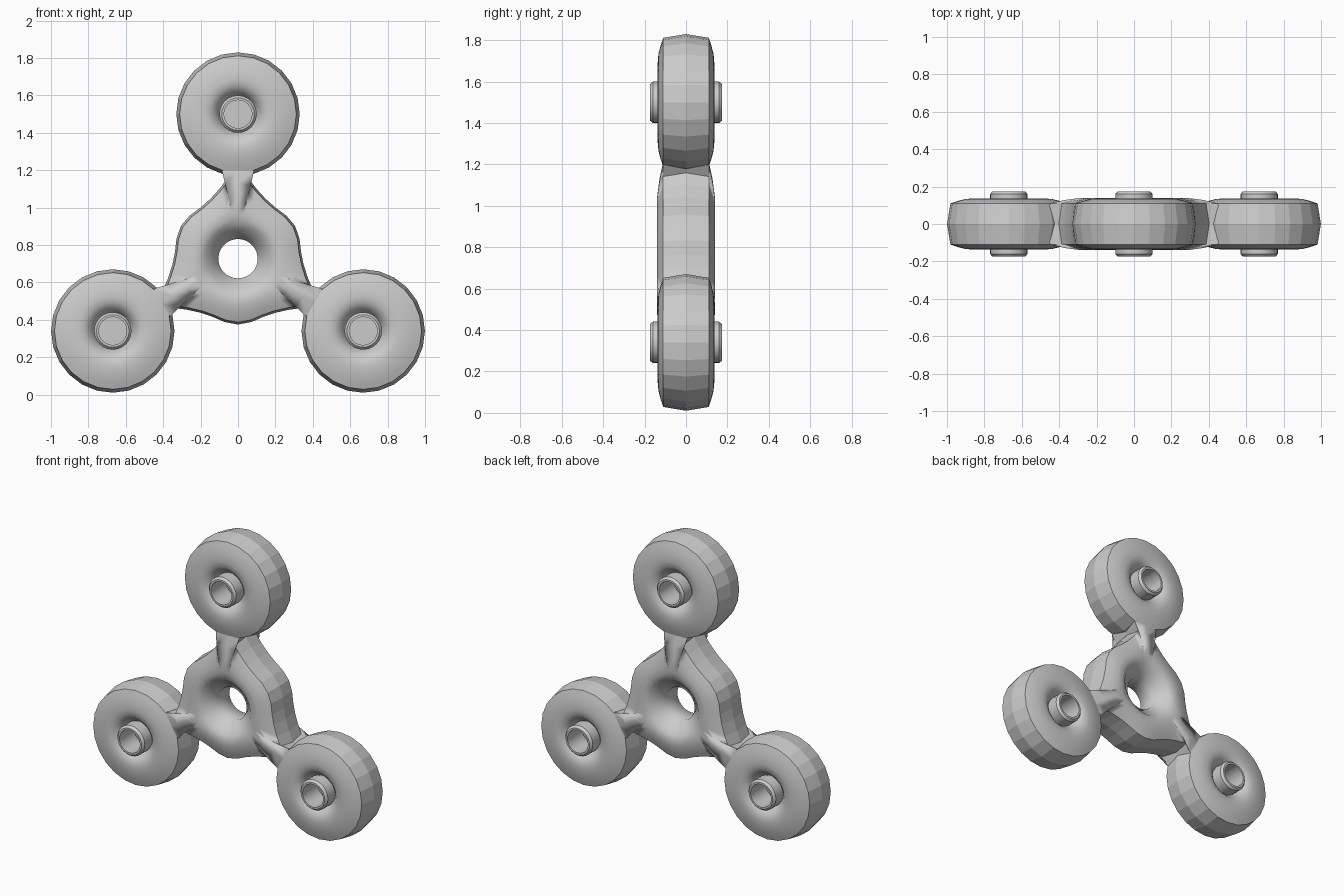
import bpy, bmesh
from math import sin, cos, pi, radians

if "Cube" in bpy.data.objects:
    bpy.data.objects.remove(bpy.data.objects["Cube"])

HUB_Z = 0.727      # centre of the spinner
ARM = 0.773        # hub centre to weight centre
SIDES = 24


def loft(name, rings, flat_bands, wrap):
    """Bridge rings of points; wrap joins last to first, otherwise ends are filled."""
    bm = bmesh.new()
    vr = [[bm.verts.new(p) for p in ring] for ring in rings]
    n, m = len(rings[0]), len(rings)
    for k in range(m if wrap else m - 1):
        a, b = vr[k], vr[(k + 1) % m]
        for i in range(n):
            j = (i + 1) % n
            f = bm.faces.new((a[i], a[j], b[j], b[i]))
            f.smooth = k not in flat_bands
    if not wrap:
        bm.faces.new(vr[0])
        bm.faces.new(vr[-1])
    bmesh.ops.recalc_face_normals(bm, faces=bm.faces[:])
    me = bpy.data.meshes.new(name)
    bm.to_mesh(me)
    bm.free()
    ob = bpy.data.objects.new(name, me)
    bpy.context.collection.objects.link(ob)
    return ob


def circle(r, y, cx, cz, n=SIDES):
    return [(cx + r * sin(2 * pi * i / n), y, cz + r * cos(2 * pi * i / n))
            for i in range(n)]


# Half profiles (radius, depth)
weight_half = [(0.312, 0.11), (0.28, 0.121), (0.235, 0.133), (0.19, 0.137),
               (0.155, 0.133), (0.132, 0.118), (0.098, 0.085)]
weight_profile = ([(0.33, 0.0)] + weight_half
                  + [(r, -y) for r, y in reversed(weight_half)])
cap_half = [(0.075, 0.02), (0.075, 0.175), (0.087, 0.175), (0.10, 0.16)]
cap_profile = cap_half + [(r, -y) for r, y in reversed(cap_half)]

# Three round weights with hollow bearing caps
for label, deg in (("top", 0), ("right", 120), ("left", 240)):
    cx, cz = ARM * sin(radians(deg)), HUB_Z + ARM * cos(radians(deg))
    loft(label + "_weight", [circle(r, y, cx, cz) for r, y in weight_profile],
         {0, len(weight_profile) - 1}, True)
    cap = loft(label + "_bearing_cap",
               [circle(r, y, cx, cz) for r, y in cap_profile], set(), False)
    bpy.ops.object.select_all(action='DESELECT')
    cap.select_set(True)
    bpy.context.view_layer.objects.active = cap
    bpy.ops.object.shade_smooth_by_angle(angle=radians(30))

# Hub outline for half an arm: radius, angle, matching angle on the hole
half_arm = [(0.352, 60, 60), (0.346, 48, 48), (0.339, 36, 36), (0.352, 25, 26),
            (0.388, 14.5, 17), (0.436, 7.2, 11), (0.499, 10.5, 5), (0.51, 0, 0)]
outline = []
for base in (0, 120, 240):
    outline += [(r, base - a, base - b) for r, a, b in half_arm]
    outline += [(r, base + a, base + b) for r, a, b in reversed(half_arm[1:-1])]


def hub_ring(t, y, inner):
    """Ring blended between the hole circle (t=0) and the outline (t=1)."""
    pts = []
    for r, a, b in outline:
        a, b = radians(a), radians(b)
        pts.append((t * r * sin(a) + (1 - t) * inner * sin(b), y,
                    HUB_Z + t * r * cos(a) + (1 - t) * inner * cos(b)))
    return pts


# Central hub with three necks and a countersunk through hole
hub_half = [(0.93, 0.11, 0.18), (0.68, 0.128, 0.18), (0.4, 0.14, 0.18),
            (0.18, 0.14, 0.18), (0, 0.127, 0.18), (0, 0.105, 0.16),
            (0, 0.06, 0.105)]
hub_rings = ([hub_ring(1, 0, 0.18)] + [hub_ring(*h) for h in hub_half]
             + [hub_ring(t, -y, r) for t, y, r in reversed(hub_half)])
loft("central_hub", hub_rings, {0, len(hub_rings) - 1}, True)
